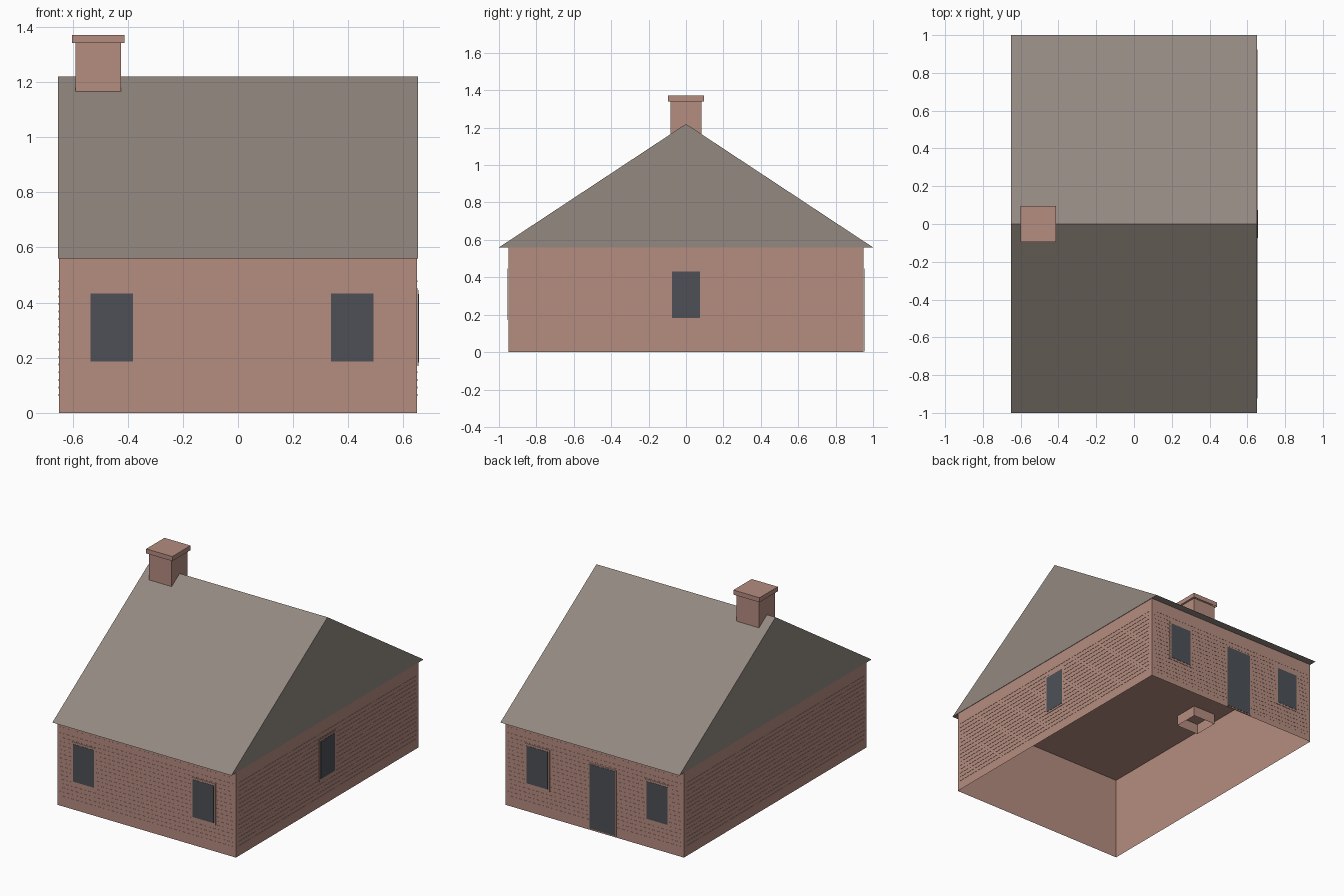
import bpy, bmesh
from mathutils import Vector

cube = bpy.data.objects.get("Cube")
if cube:
    bpy.data.objects.remove(cube, do_unlink=True)


def material(name, rgb):
    m = bpy.data.materials.new(name)
    m.use_nodes = True
    m.diffuse_color = (*rgb, 1)
    m.node_tree.nodes["Principled BSDF"].inputs["Base Color"].default_value = (*rgb, 1)
    return m


BRICK = material("brick pink", (0.46, 0.265, 0.215))
ROOF = material("grey brown roof", (0.29, 0.248, 0.217))
GLASS = material("slate glass", (0.074, 0.081, 0.094))

HALF_X, HALF_Y, EAVE, RIDGE = 0.65, 0.95, 0.56, 1.22
SKIN = 0.001  # gap that keeps plates clear of the inside of the walls


def add_box(bm, lo, hi):
    lo, hi = Vector(lo), Vector(hi)
    for v in bmesh.ops.create_cube(bm, size=1)["verts"]:
        v.co = Vector((lo[i] + (v.co[i] + 0.5) * (hi[i] - lo[i]) for i in range(3)))


def finish(name, bm, mat):
    bm.normal_update()
    mesh = bpy.data.meshes.new(name)
    bm.to_mesh(mesh)
    bm.free()
    mesh.materials.append(mat)
    bpy.context.collection.objects.link(bpy.data.objects.new(name, mesh))


def box(name, lo, hi, mat, open_ends=()):
    """Box whose faces along the listed z directions are left out."""
    bm = bmesh.new()
    add_box(bm, lo, hi)
    bm.normal_update()
    gone = [f for f in bm.faces if abs(f.normal.z) > 0.5 and round(f.normal.z) in open_ends]
    bmesh.ops.delete(bm, geom=gone, context="FACES")
    finish(name, bm, mat)


def wall_extent(side, u0, u1, z0, z1, depth):
    """Corners of a plate lying on the outside of one wall."""
    axis, sign = side
    wall = HALF_X if axis == "x" else HALF_Y
    d0, d1 = sorted((sign * (wall + SKIN), sign * (wall + depth)))
    if axis == "x":
        return (d0, u0, z0), (d1, u1, z1)
    return (u0, d0, z0), (u1, d1, z1)


def plate(name, side, u0, u1, z0, z1, depth, mat):
    box(name, *wall_extent(side, u0, u1, z0, z1, depth), mat)


def opening(name, side, centre, width, z0, z1, rim=0.013):
    """Raised frame with a dark pane on it."""
    h = width / 2
    plate(name + "_frame", side, centre - h, centre + h, z0, z1, 0.004, BRICK)
    plate(name + "_pane", side, centre - h + rim, centre + h - rim,
          z0 + rim, z1 - rim, 0.0055, GLASS)


# Walls: open underneath, closed by a ceiling
box("walls", (-HALF_X, -HALF_Y, 0), (HALF_X, HALF_Y, EAVE - 0.001), BRICK, open_ends=(-1,))

# Gabled roof
bm = bmesh.new()
profile = [(-1, EAVE), (1, EAVE), (0, RIDGE)]
end = bm.faces.new([bm.verts.new((-0.652, y, z)) for y, z in profile])
moved = bmesh.ops.extrude_face_region(bm, geom=[end])["geom"]
bmesh.ops.translate(bm, verts=[g for g in moved if isinstance(g, bmesh.types.BMVert)],
                    vec=(1.304, 0, 0))
bmesh.ops.recalc_face_normals(bm, faces=bm.faces)
finish("roof", bm, ROOF)

# Chimney shaft and cap
box("chimney_shaft", (-0.59, -0.083, 0.49), (-0.425, 0.083, 1.343), BRICK, open_ends=(-1, 1))
box("chimney_cap", (-0.602, -0.095, 1.341), (-0.412, 0.095, 1.371), BRICK, open_ends=(-1,))

# Raised brick courses on every wall
SIDES = {"front": ("y", -1), "back": ("y", 1), "right": ("x", 1), "left": ("x", -1)}
for label, side in SIDES.items():
    half = 0.63 if side[0] == "y" else 0.925
    if side[0] == "y":
        plate(label + "_panel", side, -half, half, 0.04, 0.52, 0.0015, BRICK)
    bm = bmesh.new()
    for i in range(16):
        z = 0.065 + i * 0.0275
        add_box(bm, *wall_extent(side, -half, half, z - 0.0035, z + 0.0035, 0.0025))
    finish(label + "_courses", bm, BRICK)

# Windows and back door
for label in ("front", "back"):
    opening(label + "_window_a", SIDES[label], -0.457, 0.18, 0.173, 0.446)
    opening(label + "_window_b", SIDES[label], 0.415, 0.18, 0.173, 0.446)
opening("side_window", SIDES["right"], 0, 0.176, 0.17, 0.445)
opening("back_door", SIDES["back"], -0.06, 0.2, 0.003, 0.443, rim=0.008)
